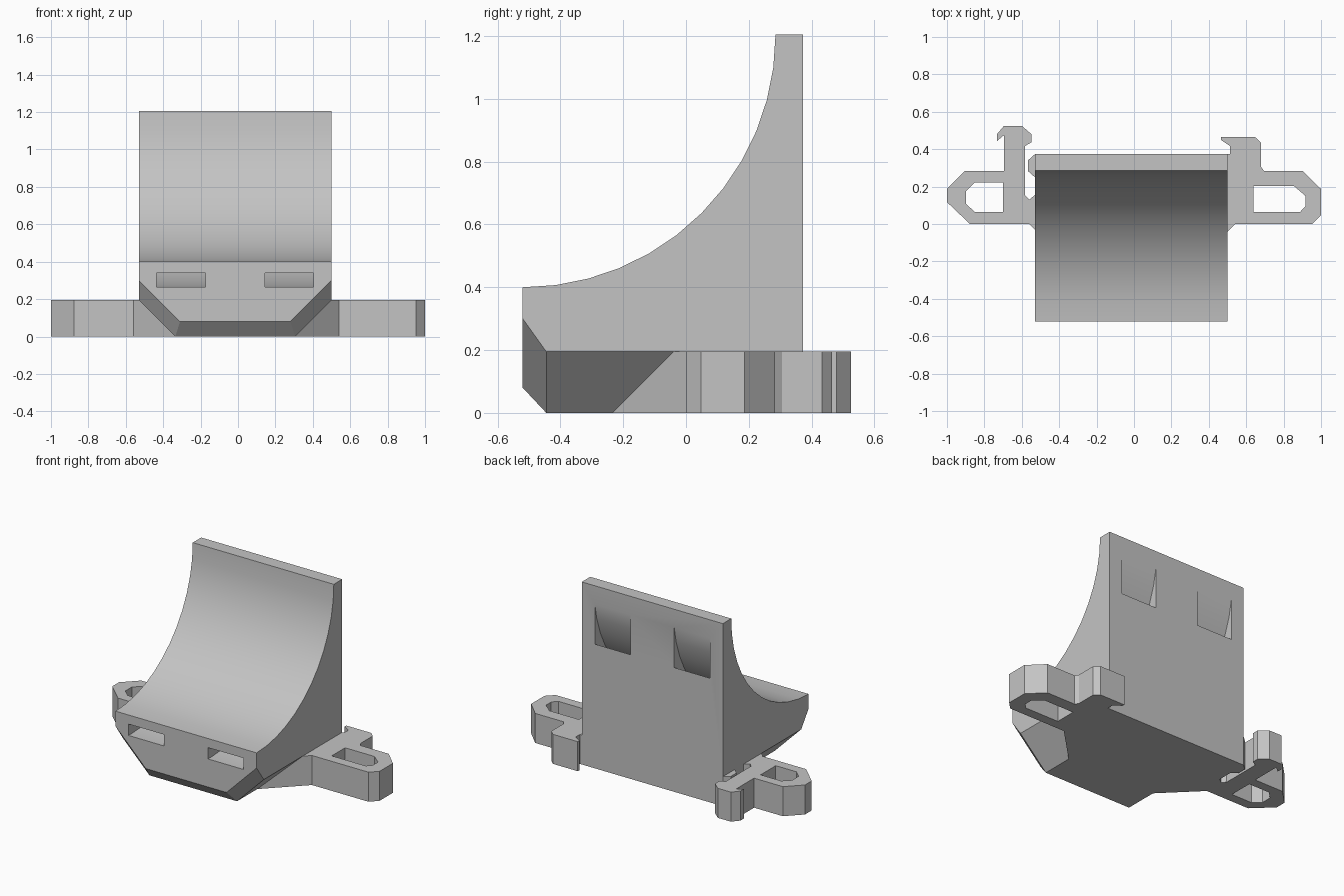
import bpy, bmesh, math
from mathutils import Vector

if "Cube" in bpy.data.objects:
    bpy.data.objects.remove(bpy.data.objects["Cube"], do_unlink=True)

grey = bpy.data.materials.new("plain_grey")
grey.use_nodes = True
grey.diffuse_color = (0.55, 0.55, 0.55, 1)
grey.node_tree.nodes["Principled BSDF"].inputs["Base Color"].default_value = (0.55, 0.55, 0.55, 1)

CX, HALF = -0.015, 0.515          # body centre and half width
BACK, TOP, FRONT = 0.373, 1.205, -0.52
PLATE = 0.195                     # bracket thickness


def prism(name, points, offset):
    """Extrude a closed 3D outline along an offset."""
    bm = bmesh.new()
    face = bm.faces.new([bm.verts.new(p) for p in points])
    ext = bmesh.ops.extrude_face_region(bm, geom=[face])
    moved = [g for g in ext["geom"] if isinstance(g, bmesh.types.BMVert)]
    bmesh.ops.translate(bm, verts=moved, vec=offset)
    bmesh.ops.recalc_face_normals(bm, faces=bm.faces)
    mesh = bpy.data.meshes.new(name)
    bm.to_mesh(mesh)
    bm.free()
    obj = bpy.data.objects.new(name, mesh)
    bpy.context.collection.objects.link(obj)
    mesh.materials.append(grey)
    return obj


def activate(obj):
    bpy.ops.object.select_all(action='DESELECT')
    obj.select_set(True)
    bpy.context.view_layer.objects.active = obj


def cut(obj, cutter):
    activate(obj)
    mod = obj.modifiers.new("cut", 'BOOLEAN')
    mod.operation, mod.solver, mod.object = 'DIFFERENCE', 'EXACT', cutter
    bpy.ops.object.modifier_apply(modifier=mod.name)
    bpy.data.objects.remove(cutter, do_unlink=True)


def arc(yc, r, steps=12):
    """Quarter arc in the side plane, from lowest point to rearmost point."""
    return [(yc + r * math.sin(a), TOP - r * math.cos(a))
            for a in (math.pi / 2 * i / steps for i in range(steps + 1))]


def side_prism(name, profile, x0, width):
    return prism(name, [(x0, y, z) for y, z in profile], (width, 0, 0))


# Cradle body: side profile with a concave quarter arc and a chamfered toe
profile = [(-0.445, 0), (FRONT, 0.08)] + arc(FRONT, 0.805) + [(BACK, TOP), (BACK, 0)]
body = side_prism("cradle_body", profile, CX - HALF, 2 * HALF)

# Chamfer both lower sides and the front corners
bm = bmesh.new()
bm.from_mesh(body.data)
for s in (1, -1):
    for point, normal in (((HALF, 0, PLATE), (1, 0, -1)),
                          ((HALF, FRONT, 0.30), (0.075, -0.105, -0.075))):
        res = bmesh.ops.bisect_plane(
            bm, geom=bm.verts[:] + bm.edges[:] + bm.faces[:], dist=1e-5,
            plane_co=(CX + s * point[0], point[1], point[2]),
            plane_no=Vector((s * normal[0], normal[1], normal[2])), clear_outer=True)
        bmesh.ops.holes_fill(bm, edges=[e for e in bm.edges if e.is_boundary], sides=0)
bmesh.ops.recalc_face_normals(bm, faces=bm.faces)
bm.to_mesh(body.data)
bm.free()

# Curved strap slots running from the front face to the back
slot = ([(-0.6, TOP - 0.865)] + arc(-0.483, 0.865)
        + arc(-0.483, 0.94)[::-1] + [(-0.6, TOP - 0.94)])
for s in (1, -1):
    xc = CX + s * 0.29
    cut(body, side_prism("slot_cutter", slot, xc - 0.13, 0.26))


def bracket(name, outline, hole):
    obj = prism(name, [(x, y, 0) for x, y in outline], (0, 0, PLATE))
    cut(obj, prism("hole_cutter", [(x, y, -0.1) for x, y in hole], (0, 0, 0.5)))
    return obj


# Left bracket with its inward hook
left = bracket(
    "left_bracket",
    [(0.30, -0.24), (0.54, 0), (0.952, 0), (1, 0.048), (1, 0.187), (0.903, 0.283),
     (0.695, 0.283), (0.68, 0.305), (0.68, 0.433), (0.647, 0.465), (0.465, 0.465),
     (0.465, 0.449), (0.513, 0.417), (0.513, BACK), (0.30, BACK)],
    [(0.64, 0.064), (0.888, 0.064), (0.917, 0.096), (0.917, 0.15), (0.855, 0.203),
     (0.64, 0.203)])

# Right bracket with its spring arm, gap and latch
right = bracket(
    "right_bracket",
    [(-0.32, -0.24), (-0.56, 0), (-0.877, 0), (-1, 0.117), (-1, 0.187), (-0.905, 0.283),
     (-0.695, 0.283), (-0.695, 0.475), (-0.733, 0.443), (-0.733, 0.48), (-0.695, 0.525),
     (-0.6, 0.525), (-0.548, 0.48), (-0.548, 0.437), (-0.583, 0.417), (-0.583, 0.155),
     (-0.56, 0.13), (-0.53, 0.155), (-0.53, 0.25), (-0.567, 0.283), (-0.567, 0.34),
     (-0.53, BACK), (-0.32, BACK)],
    [(-0.70, 0.064), (-0.85, 0.064), (-0.898, 0.107), (-0.898, 0.176), (-0.85, 0.222),
     (-0.70, 0.222)])

for obj in (body, left, right):
    activate(obj)
    bpy.ops.object.shade_smooth_by_angle(angle=math.radians(25))
